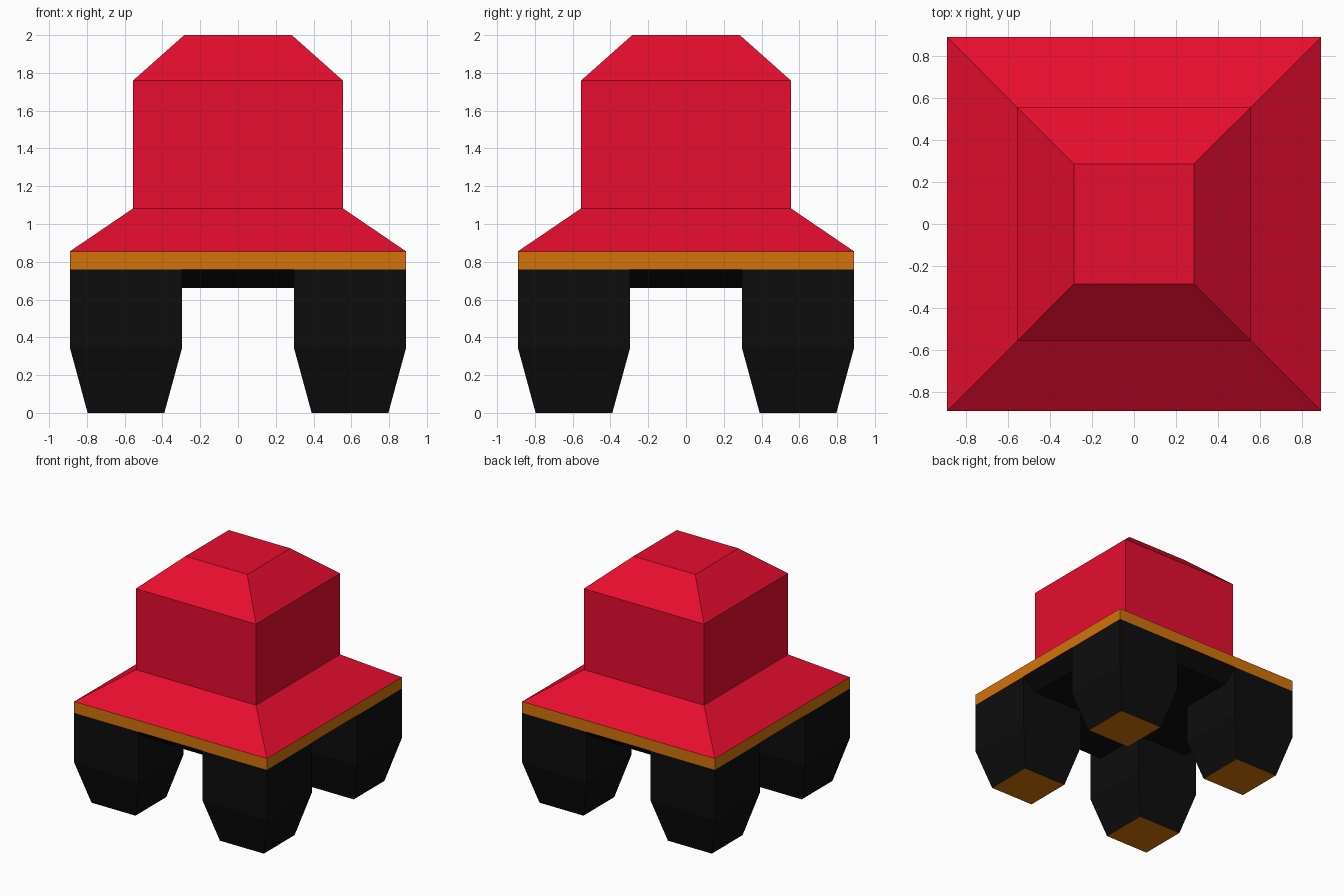
import bpy, bmesh

if "Cube" in bpy.data.objects:
    bpy.data.objects.remove(bpy.data.objects["Cube"])


def material(name, rgb):
    m = bpy.data.materials.new(name)
    m.diffuse_color = (*rgb, 1)
    m.use_nodes = True
    m.node_tree.nodes["Principled BSDF"].inputs["Base Color"].default_value = m.diffuse_color
    return m


red = material("red", (0.80, 0.004, 0.028))
orange = material("orange", (0.65, 0.17, 0.003))
black = material("black", (0.004, 0.004, 0.004))


def square_loft(name, rings, mats, centre=(0, 0)):
    """Stack square rings (half_width, z) into a closed solid; a second material colours the base."""
    bm = bmesh.new()
    loops = [[bm.verts.new((sx * h, sy * h, z))
              for sx, sy in ((-1, -1), (1, -1), (1, 1), (-1, 1))] for h, z in rings]
    for low, high in zip(loops, loops[1:]):
        for i in range(4):
            j = (i + 1) % 4
            bm.faces.new((low[i], low[j], high[j], high[i]))
    base = bm.faces.new(loops[0][::-1])
    base.material_index = len(mats) - 1
    bm.faces.new(loops[-1])
    mesh = bpy.data.meshes.new(name)
    bm.to_mesh(mesh)
    bm.free()
    ob = bpy.data.objects.new(name, mesh)
    ob.location = (*centre, 0)
    for m in mats:
        mesh.materials.append(m)
    bpy.context.collection.objects.link(ob)
    return ob


# Upper body: flared skirt, straight block, chamfered top
square_loft("upper_body", [(0.89, 0.855), (0.555, 1.083), (0.555, 1.76), (0.285, 2.0)], [red])

# Orange trim band, and the tapered black underside between the legs
square_loft("trim_band", [(0.89, 0.76), (0.89, 0.855)], [orange])
square_loft("underside", [(0.765, 0.66), (0.89, 0.76)], [black])

# Four tapered legs with orange soles
for side, x in (("left", -0.593), ("right", 0.593)):
    for end, y in (("front", -0.593), ("back", 0.593)):
        square_loft(f"{end}_{side}_leg", [(0.203, 0), (0.297, 0.345), (0.297, 0.76)],
                    [black, orange], (x, y))
